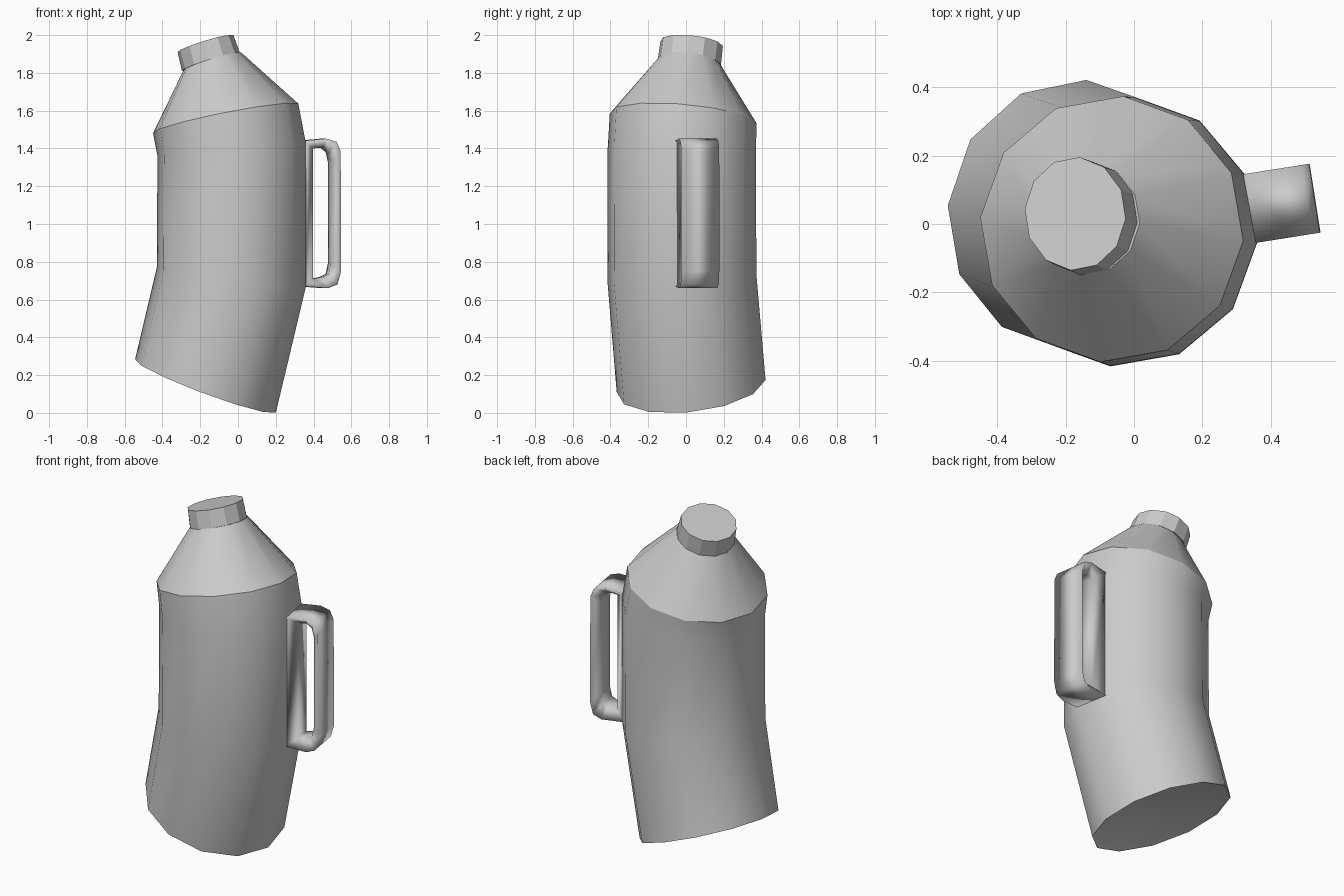
import bpy, bmesh
from math import sin, cos, radians

if "Cube" in bpy.data.objects:
    bpy.data.objects.remove(bpy.data.objects["Cube"])

SIDES = 12


def ring(bm, cx, cy, cz, rx, ry, slope_x, slope_y, shear=0.0):
    """Tilted twelve-sided ring; the tilt is given as z slopes along x and y."""
    verts = []
    for i in range(SIDES):
        a = radians(-5 + 30 * i)
        dx, dy = rx * cos(a), ry * sin(a)
        verts.append(bm.verts.new((cx + dx, cy + dy + shear * dx,
                                   cz + slope_x * dx + slope_y * dy)))
    return verts


def finish(bm, name):
    bmesh.ops.recalc_face_normals(bm, faces=bm.faces)
    mesh = bpy.data.meshes.new(name)
    bm.to_mesh(mesh)
    bm.free()
    ob = bpy.data.objects.new(name, mesh)
    bpy.context.collection.objects.link(ob)
    return ob


def loft(name, rings, smooth=False, sharp_rings=()):
    bm = bmesh.new()
    loops = [ring(bm, *r) for r in rings]
    for a, b in zip(loops, loops[1:]):
        for i in range(SIDES):
            j = (i + 1) % SIDES
            bm.faces.new((a[i], a[j], b[j], b[i]))
    bm.faces.new(loops[0][::-1])
    bm.faces.new(loops[-1])
    for f in bm.faces:
        f.smooth = smooth
    for k in sharp_rings:
        crease = set(loops[k])
        for e in bm.edges:
            if e.verts[0] in crease and e.verts[1] in crease:
                e.smooth = False
    return finish(bm, name)


# Bent bottle body: shallow base recess, base rim, two bends, shoulder, neck
loft("bottle_body", [
    (-0.168, 0.026, 0.155, 0.350, 0.370, -0.37, 0.11, 0.02),
    (-0.172, 0.027, 0.143, 0.374, 0.395, -0.37, 0.11, 0.02),
    (-0.035, -0.022, 0.720, 0.396, 0.396, -0.127, 0.05),
    (-0.034, -0.022, 1.395, 0.394, 0.394, 0.09, -0.02),
    (-0.065, -0.015, 1.559, 0.386, 0.390, 0.196, -0.083),
    (-0.136, 0.016, 1.861, 0.153, 0.164, 0.30, -0.10),
], smooth=True, sharp_rings=(1, 4, 5))

# Faceted tilted cap
loft("cap", [
    (-0.143, 0.018, 1.857, 0.154, 0.168, 0.30, -0.10),
    (-0.172, 0.030, 1.955, 0.148, 0.166, 0.30, -0.10),
])

# Handle: closed band on one facet of the body, narrowing toward the opening
outer = [(-0.01, 0.67), (0.12, 0.66), (0.170, 0.68), (0.189, 0.75),
         (0.187, 1.385), (0.165, 1.435), (0.11, 1.452), (-0.01, 1.44)]
inner = [(0.048, 0.71), (0.10, 0.72), (0.130, 0.735), (0.142, 0.79),
         (0.142, 1.33), (0.130, 1.38), (0.10, 1.405), (0.048, 1.40)]
facing = radians(9)
bm = bmesh.new()


def handle_loop(points, t):
    return [bm.verts.new((0.343 + s * cos(facing) - t * sin(facing),
                          0.046 + s * sin(facing) + t * cos(facing), z))
            for s, z in points]


bands = [handle_loop(outer, -0.102), handle_loop(outer, 0.102),
         handle_loop(inner, 0.05), handle_loop(inner, -0.05)]
for k in range(4):
    a, b = bands[k], bands[(k + 1) % 4]
    for i in range(len(a)):
        j = (i + 1) % len(a)
        bm.faces.new((a[i], a[j], b[j], b[i]))
handle = finish(bm, "handle")
for p in handle.data.polygons:
    p.use_smooth = True
